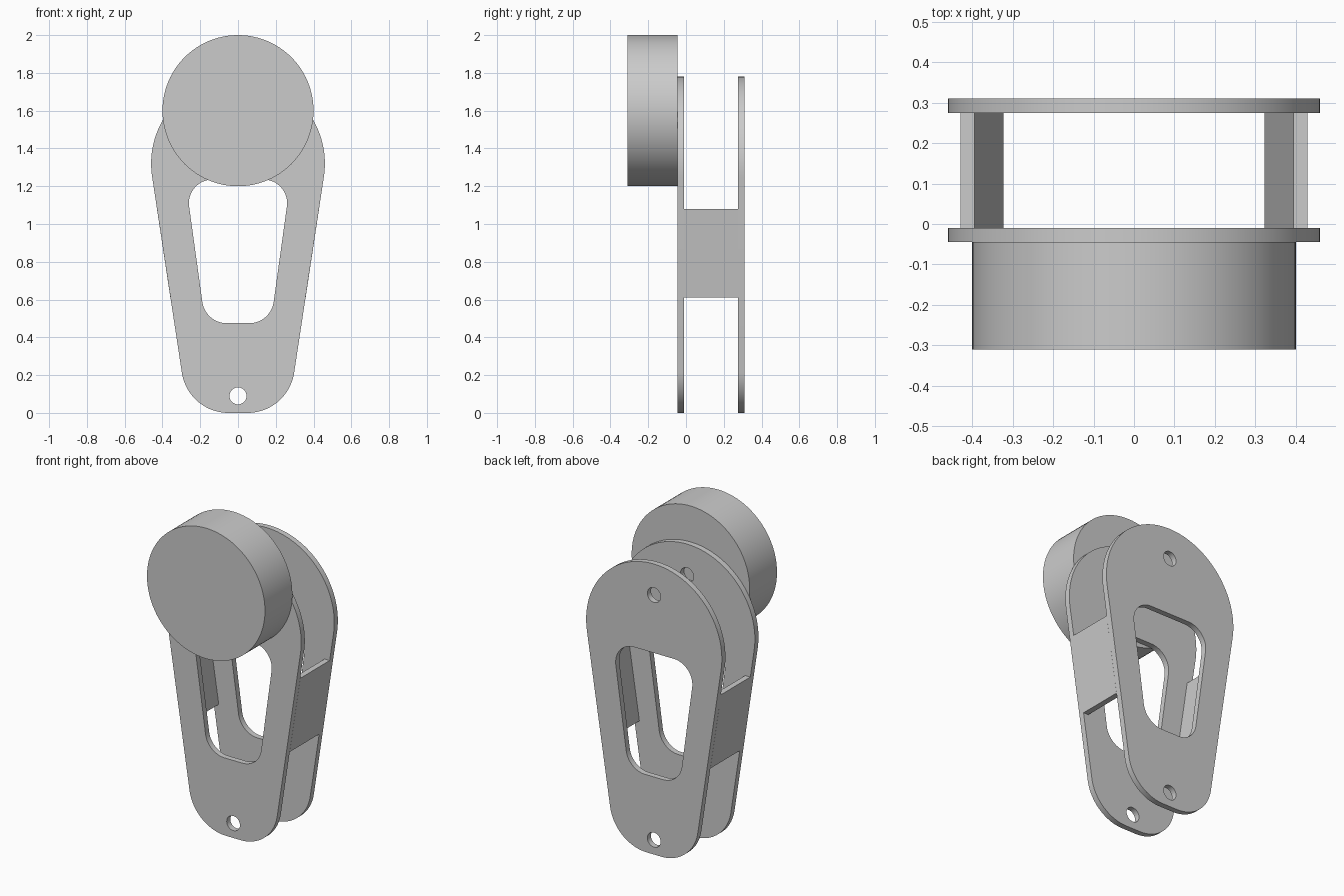
import bpy
from math import acos, atan2, cos, hypot, pi, sin

if "Cube" in bpy.data.objects:
    bpy.data.objects.remove(bpy.data.objects["Cube"], do_unlink=True)

gray = bpy.data.materials.new("light gray")
gray.use_nodes = True
gray.diffuse_color = (0.6, 0.6, 0.6, 1)
gray.node_tree.nodes["Principled BSDF"].inputs["Base Color"].default_value = gray.diffuse_color


def arc(x, z, r, start, end, steps=20):
    return [(x + r * cos(start + (end - start) * i / steps),
             z + r * sin(start + (end - start) * i / steps)) for i in range(steps + 1)]


def tapered_loop(low, high):
    """Symmetric outline: low and high corner arcs joined by their tangent, then mirrored."""
    dx, dz = high[0] - low[0], high[1] - low[1]
    tangent = atan2(dz, dx) - acos((low[2] - high[2]) / hypot(dx, dz))
    right = arc(*low, -pi / 2, tangent) + arc(*high, tangent, pi / 2, 32)
    left = [(-x, z) for x, z in reversed(right)]
    if high[0] == 0:
        left = left[1:]
    return right + left


def circle(x, z, r, steps=32):
    return arc(x, z, r, 0, 2 * pi, steps)[:-1]


def extrude(name, loops, y0, y1):
    """Fill the loops (inner ones become holes) and extrude from y0 to y1."""
    curve = bpy.data.curves.new(name, "CURVE")
    curve.dimensions = "2D"
    curve.fill_mode = "BOTH"
    curve.extrude = (y1 - y0) / 2
    for loop in loops:
        spline = curve.splines.new("POLY")
        spline.points.add(len(loop) - 1)
        for point, (x, z) in zip(spline.points, loop):
            point.co = (x, z, 0, 1)
        spline.use_cyclic_u = True
    curve.materials.append(gray)
    obj = bpy.data.objects.new(name, curve)
    obj.location.y = (y0 + y1) / 2
    obj.rotation_euler.x = pi / 2
    bpy.context.collection.objects.link(obj)
    bpy.ops.object.select_all(action="DESELECT")
    obj.select_set(True)
    bpy.context.view_layer.objects.active = obj
    bpy.ops.object.convert(target="MESH")
    bpy.ops.object.shade_smooth_by_angle()
    return obj


# Two matching plates with a window and two pin holes
plate = [
    tapered_loop((0.05, 0.25, 0.25), (0, 1.32, 0.46)),
    tapered_loop((0.06, 0.605, 0.13), (0.135, 1.11, 0.125)),
    circle(0, 0.09, 0.045),
    circle(0, 1.59, 0.045),
]
extrude("front_plate", plate, -0.045, -0.01)
extrude("back_plate", plate, 0.275, 0.31)

# Slanted side webs joining the plates
for side, name in ((1, "left_web"), (-1, "right_web")):
    web = [(0.323, 0.61), (0.358, 0.61), (0.429, 1.08), (0.394, 1.08)]
    extrude(name, [[(side * x, z) for x, z in web]], -0.01, 0.275)

# Round drum on the front plate
extrude("drum", [circle(0, 1.6, 0.4, 96)], -0.31, -0.045)
